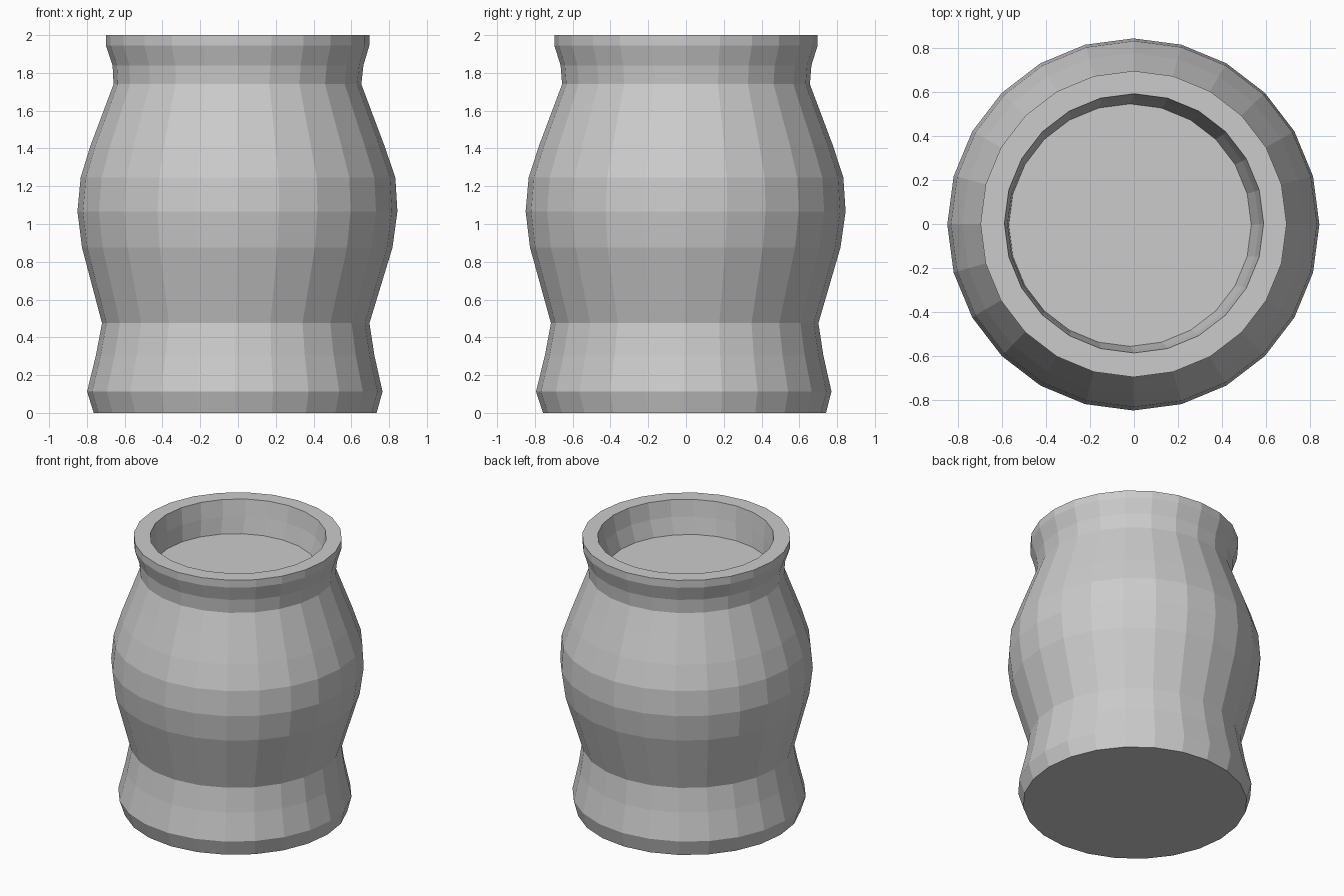
import bpy, bmesh
from math import cos, sin, pi

SIDES = 24

# Lathe profile, bottom to rim and down into the mouth: radius, height, x shift, y shift
profile = [
    (0.749, 0.00, -0.015, -0.008), (0.782, 0.113, -0.017, -0.012),
    (0.737, 0.305, -0.015, -0.010), (0.708, 0.475, -0.012, -0.007),
    (0.822, 0.876, -0.004, -0.004), (0.847, 1.067, -0.003, -0.002),
    (0.833, 1.246, 0.0, 0.0), (0.778, 1.415, -0.003, 0.0),
    (0.712, 1.59, -0.003, 0.0), (0.656, 1.74, -0.003, 0.0),
    (0.664, 1.84, 0.0, 0.0), (0.697, 1.945, -0.002, 0.0),
    (0.697, 2.00, -0.002, 0.0),
    (0.590, 2.00, 0.0, 0.003), (0.573, 1.88, -0.003, 0.0),
    (0.552, 1.76, -0.018, -0.005),
]

# Jar body: rings joined by quads, closed by the base and the inner floor
bm = bmesh.new()
rings = []
for r, z, dx, dy in profile:
    rings.append([bm.verts.new((dx + r * cos(2 * pi * i / SIDES),
                                dy + r * sin(2 * pi * i / SIDES), z))
                  for i in range(SIDES)])
for a, b in zip(rings, rings[1:]):
    for i in range(SIDES):
        j = (i + 1) % SIDES
        bm.faces.new((a[i], a[j], b[j], b[i]))
bm.faces.new(rings[0][::-1])
bm.faces.new(rings[-1])
bmesh.ops.recalc_face_normals(bm, faces=bm.faces)

mesh = bpy.data.meshes.new("jar")
bm.to_mesh(mesh)
bm.free()
bpy.context.collection.objects.link(bpy.data.objects.new("jar", mesh))
